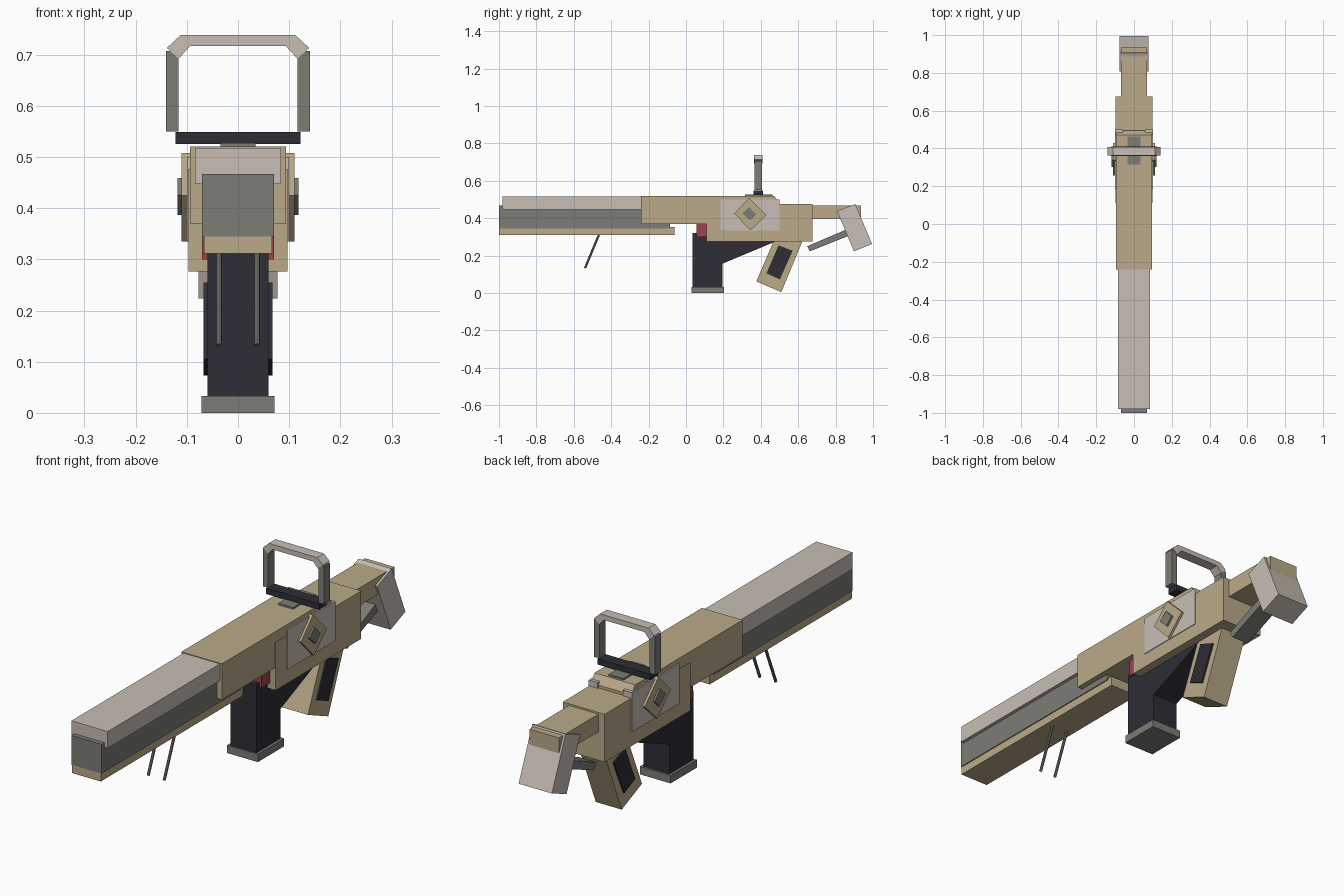
import bpy, bmesh
from mathutils import Vector

cube = bpy.data.objects.get("Cube")
if cube:
    bpy.data.objects.remove(cube, do_unlink=True)


def material(name, rgb):
    m = bpy.data.materials.new(name)
    m.use_nodes = True
    m.diffuse_color = (*rgb, 1)
    bsdf = m.node_tree.nodes["Principled BSDF"]
    bsdf.inputs["Base Color"].default_value = (*rgb, 1)
    bsdf.inputs["Roughness"].default_value = 0.8
    return m


TAN = material("tan", (0.49, 0.40, 0.25))
LIGHT = material("light beige", (0.58, 0.52, 0.46))
GREY = material("grey", (0.20, 0.205, 0.18))
DARK = material("dark", (0.027, 0.026, 0.036))
RED = material("red", (0.34, 0.055, 0.07))


def finish(name, bm, mat):
    bmesh.ops.recalc_face_normals(bm, faces=bm.faces)
    mesh = bpy.data.meshes.new(name)
    bm.to_mesh(mesh)
    bm.free()
    mesh.materials.append(mat)
    obj = bpy.data.objects.new(name, mesh)
    bpy.context.collection.objects.link(obj)
    return obj


def extrude(name, points, offset, mat):
    """Prism from a closed outline of 3D points."""
    bm = bmesh.new()
    face = bm.faces.new([bm.verts.new(p) for p in points])
    new = bmesh.ops.extrude_face_region(bm, geom=[face])["geom"]
    moved = [v for v in new if isinstance(v, bmesh.types.BMVert)]
    bmesh.ops.translate(bm, verts=moved, vec=Vector(offset))
    return finish(name, bm, mat)


def side(name, outline, x0, x1, mat):
    """Side (y, z) outline spanning x0 to x1."""
    return extrude(name, [(x0, y, z) for y, z in outline], (x1 - x0, 0, 0), mat)


def box(name, x, y, z, mat):
    return side(name, [(y[0], z[0]), (y[1], z[0]), (y[1], z[1]), (y[0], z[1])], x[0], x[1], mat)


def wide(name, half, y, z, mat):
    return box(name, (-half, half), y, z, mat)


def mirrored(obj):
    obj.modifiers.new("Mirror", "MIRROR")
    return obj


# Barrel
wide("barrel_cover", 0.084, (-0.98, -0.2), (0.447, 0.517), LIGHT)
wide("barrel_core", 0.07, (-1.0, -0.085), (0.345, 0.467), GREY)
wide("barrel_underside", 0.066, (-1.0, -0.062), (0.311, 0.352), TAN)

# Receiver
side("upper_receiver", [(-0.24, 0.37), (0.47, 0.37), (0.495, 0.40), (0.495, 0.488),
                        (0.47, 0.52), (-0.24, 0.52)], -0.094, 0.094, TAN)
wide("lower_receiver", 0.097, (0.11, 0.675), (0.276, 0.476), TAN)
wide("red_latch", 0.07, (0.055, 0.12), (0.30, 0.375), RED)

# Side details
mirrored(box("side_plate", (0.058, 0.1), (0.185, 0.50), (0.335, 0.50), LIGHT))
mirrored(side("diamond_badge", [(0.258, 0.425), (0.338, 0.508), (0.43, 0.417), (0.345, 0.335)],
              0.09, 0.11, TAN))
mirrored(side("badge_centre", [(0.302, 0.426), (0.338, 0.459), (0.376, 0.42), (0.344, 0.387)],
              0.1, 0.118, GREY))

# Magazine
side("magazine", [(0.035, 0.02), (0.195, 0.02), (0.195, 0.157), (0.48, 0.276),
                  (0.48, 0.3), (0.11, 0.3), (0.11, 0.32), (0.035, 0.32)], -0.06, 0.06, DARK)
wide("magazine_base", 0.071, (0.03, 0.203), (0, 0.033), GREY)

# Grip
side("grip", [(0.376, 0.062), (0.51, 0.005), (0.632, 0.30), (0.478, 0.30)], -0.06, 0.06, TAN)
mirrored(side("grip_panel", [(0.43, 0.105), (0.502, 0.073), (0.57, 0.226), (0.495, 0.255)],
              0.05, 0.067, DARK))

# Stock
wide("stock_bar", 0.068, (0.6, 0.935), (0.395, 0.469), TAN)
side("butt_pad", [(0.808, 0.438), (0.905, 0.476), (0.995, 0.262), (0.898, 0.223)],
     -0.077, 0.077, LIGHT)
side("stock_strut", [(0.648, 0.25), (0.663, 0.223), (0.88, 0.31), (0.87, 0.345)],
     -0.04, 0.04, GREY)

# Sight frame
wide("sight_base", 0.034, (0.315, 0.462), (0.51, 0.527), GREY)
wide("sight_rail", 0.122, (0.36, 0.411), (0.525, 0.549), DARK)
mirrored(box("sight_post", (0.116, 0.141), (0.365, 0.406), (0.55, 0.707), GREY))
arch = [(0.139, 0.713), (0.112, 0.738), (-0.112, 0.738), (-0.139, 0.713),
        (-0.116, 0.692), (-0.093, 0.717), (0.093, 0.717), (0.116, 0.692)]
extrude("sight_arch", [(x, 0.363, z) for x, z in arch], (0, 0.045, 0), LIGHT)

# Folding front legs
top, foot = Vector((0.037, -0.46, 0.325)), Vector((0.037, -0.54, 0.133))
bm = bmesh.new()
bmesh.ops.create_cone(bm, cap_ends=True, segments=8, radius1=0.006, radius2=0.006,
                      depth=(top - foot).length)
bmesh.ops.rotate(bm, verts=bm.verts, matrix=(top - foot).to_track_quat("Z", "Y").to_matrix())
bmesh.ops.translate(bm, verts=bm.verts, vec=(top + foot) / 2)
mirrored(finish("front_leg", bm, GREY))
